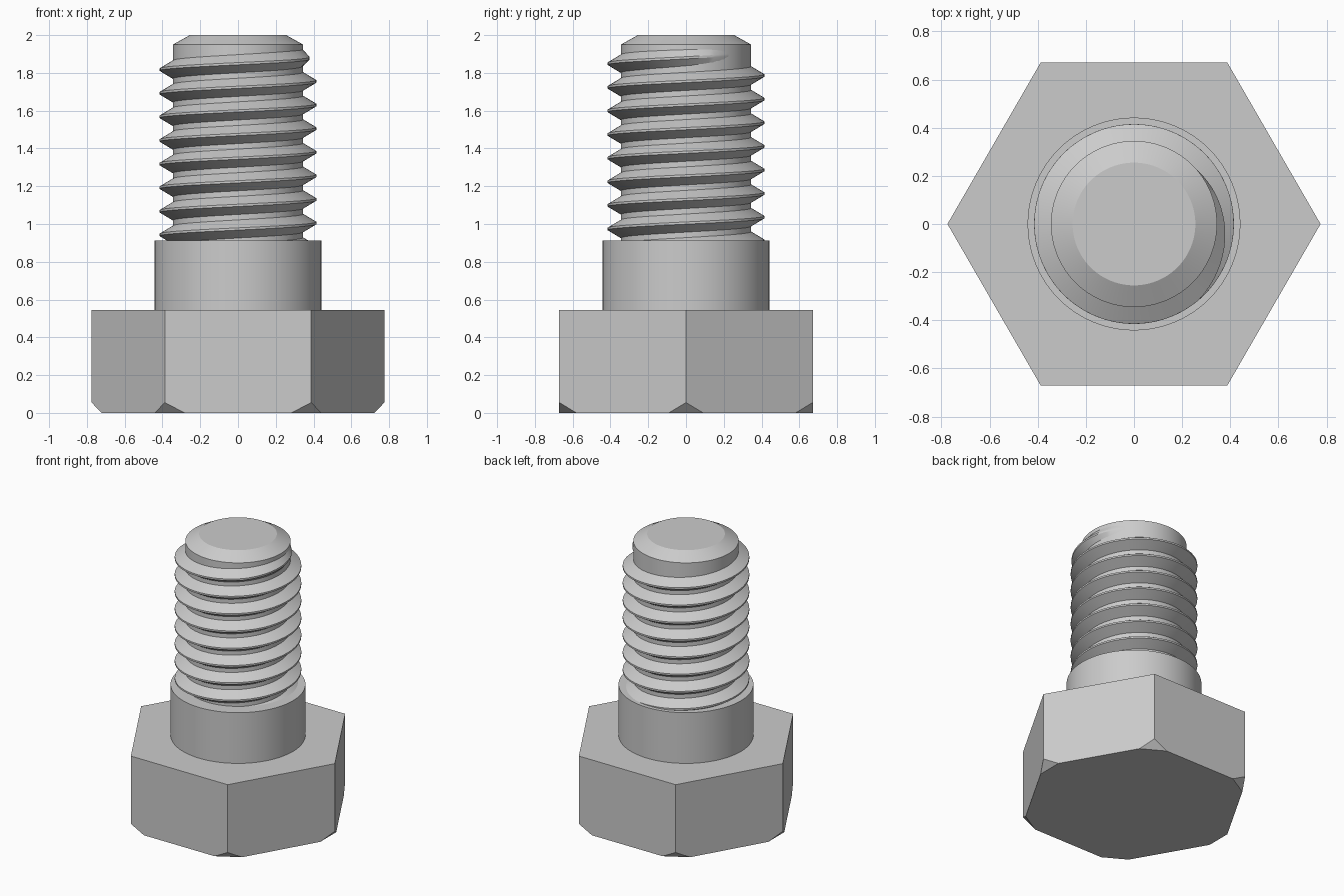
import bpy, bmesh
from math import pi, tau, cos, sin, radians
from mathutils import Vector

cube = bpy.data.objects.get("Cube")
if cube:
    bpy.data.objects.remove(cube, do_unlink=True)

# Single steel-grey material
steel = bpy.data.materials.new("steel_grey")
steel.use_nodes = True
colour = (0.6, 0.6, 0.6, 1)
steel.diffuse_color = colour
steel.node_tree.nodes["Principled BSDF"].inputs["Base Color"].default_value = colour


def finish(bm, name, smooth=None):
    """Turn a bmesh into a named object with the steel material."""
    bmesh.ops.recalc_face_normals(bm, faces=bm.faces[:])
    mesh = bpy.data.meshes.new(name)
    bm.to_mesh(mesh)
    bm.free()
    mesh.materials.append(steel)
    obj = bpy.data.objects.new(name, mesh)
    bpy.context.collection.objects.link(obj)
    if smooth:
        bpy.ops.object.select_all(action="DESELECT")
        obj.select_set(True)
        bpy.context.view_layer.objects.active = obj
        bpy.ops.object.shade_smooth_by_angle(angle=radians(smooth))
    return obj


# Hexagonal head, with the lower corners cut off flat
HEAD_R, HEAD_H, CUT_Z, CUT_R = 0.775, 0.545, 0.055, 0.0525
bm = bmesh.new()
ring = [bm.verts.new((HEAD_R * cos(k * pi / 3), HEAD_R * sin(k * pi / 3), 0)) for k in range(6)]
base = bm.faces.new(ring)
top = bmesh.ops.extrude_face_region(bm, geom=[base], use_keep_orig=True)["geom"]
bmesh.ops.translate(bm, verts=[v for v in top if isinstance(v, bmesh.types.BMVert)], vec=(0, 0, HEAD_H))
for k in range(6):
    out = Vector((cos(k * pi / 3), sin(k * pi / 3), 0))
    cut = bmesh.ops.bisect_plane(
        bm, geom=bm.verts[:] + bm.edges[:] + bm.faces[:],
        plane_co=out * HEAD_R + Vector((0, 0, CUT_Z)),
        plane_no=(out * CUT_Z - Vector((0, 0, CUT_R))).normalized(), clear_outer=True)
    edges = [e for e in cut["geom_cut"] if isinstance(e, bmesh.types.BMEdge)]
    bmesh.ops.holes_fill(bm, edges=edges, sides=0)
finish(bm, "hex_head")

# Turned shank: plain collar, thread core and chamfered tip
CORE_R = 0.345
profile = [(0, 0.5), (0.442, 0.5), (0.442, 0.912), (CORE_R, 0.912),
           (CORE_R, 1.95), (0.255, 2), (0, 2)]
bm = bmesh.new()
verts = [bm.verts.new((r, 0, z)) for r, z in profile]
edges = [bm.edges.new(pair) for pair in zip(verts, verts[1:])]
bmesh.ops.spin(bm, geom=verts + edges, cent=(0, 0, 0), axis=(0, 0, 1), angle=tau, steps=96)
bmesh.ops.remove_doubles(bm, verts=bm.verts[:], dist=0.0001)
finish(bm, "shank", 25)

# Right-handed helical thread that fades out near the tip
PITCH, CREST_R, ROOT_R, STEPS = 0.125, 0.415, 0.335, 72
first, last = -7.4 * tau, tau + radians(50)
fade = radians(100)
count = int((last - first) / tau * STEPS)
bm = bmesh.new()
previous = None
for i in range(count + 1):
    a = first + (last - first) * i / count
    z = 1.755 + PITCH * a / tau
    t = min(1, (last - a) / fade)
    crest = ROOT_R + 0.003 + (CREST_R - ROOT_R - 0.003) * t
    section = [(ROOT_R, -0.054), (crest, -0.006), (crest, 0.006), (ROOT_R, 0.054)]
    current = [bm.verts.new((r * cos(a), r * sin(a), z + dz)) for r, dz in section]
    if previous:
        for j in range(4):
            k = (j + 1) % 4
            bm.faces.new((previous[j], previous[k], current[k], current[j]))
    else:
        bm.faces.new(current)
    previous = current
bm.faces.new(previous)
finish(bm, "thread", 25)
